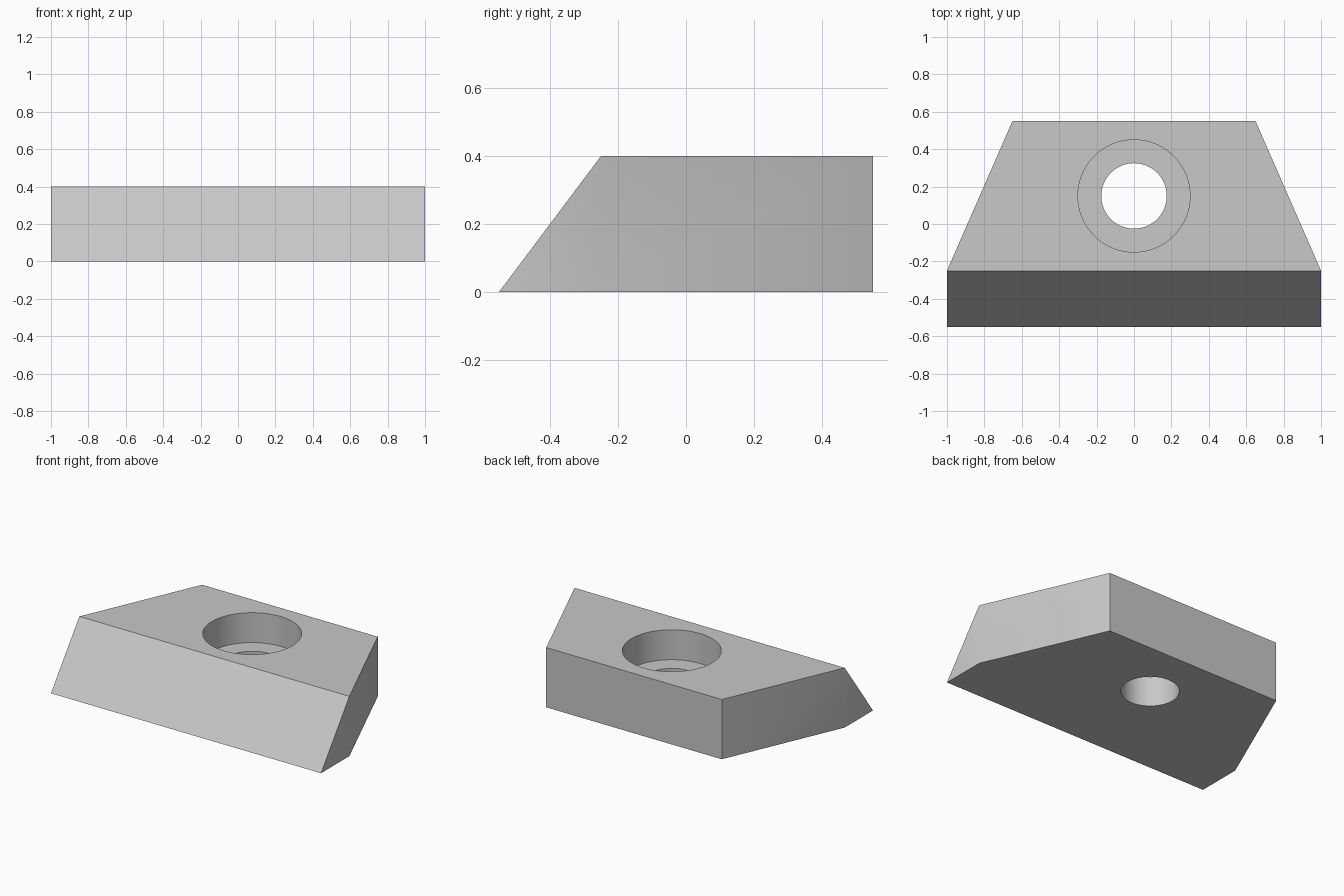
import bpy
import bmesh
import math
from mathutils import Matrix

cube = bpy.data.objects.get("Cube")
if cube:
    bpy.data.objects.remove(cube, do_unlink=True)

HEIGHT = 0.4
HOLE_Y = 0.15

# Plain grey metal
grey = bpy.data.materials.new("grey_metal")
grey.use_nodes = True
colour = (0.58, 0.58, 0.58, 1)
grey.diffuse_color = colour
grey.node_tree.nodes["Principled BSDF"].inputs["Base Color"].default_value = colour


def make_object(name, bm):
    bmesh.ops.recalc_face_normals(bm, faces=bm.faces)
    mesh = bpy.data.meshes.new(name)
    bm.to_mesh(mesh)
    bm.free()
    mesh.materials.append(grey)
    obj = bpy.data.objects.new(name, mesh)
    bpy.context.collection.objects.link(obj)
    return obj


# Block: mirrored tapered outline, extruded upward
half = [(1, -0.55), (1, -0.25), (0.65, 0.55)]
outline = half + [(-x, y) for x, y in reversed(half)]
bm = bmesh.new()
base = bm.faces.new([bm.verts.new((x, y, 0)) for x, y in outline])
top = bmesh.ops.extrude_face_region(bm, geom=[base])["geom"]
top_verts = [v for v in top if isinstance(v, bmesh.types.BMVert)]
bmesh.ops.translate(bm, verts=top_verts, vec=(0, 0, HEIGHT))

# Sloped front: pull the upper front edge back onto the shoulder line
for v in top_verts:
    if v.co.y < -0.5:
        v.co.y = -0.25
bmesh.ops.remove_doubles(bm, verts=bm.verts, dist=0.001)
block = make_object("wedge_block", bm)


# Counterbored hole: wide upper recess over a narrow through hole
def cut_hole(name, radius, bottom, upper):
    cutter_bm = bmesh.new()
    bmesh.ops.create_cone(
        cutter_bm, cap_ends=True, segments=64, radius1=radius, radius2=radius,
        depth=upper - bottom,
        matrix=Matrix.Translation((0, HOLE_Y, (upper + bottom) / 2)))
    cutter = make_object(name, cutter_bm)
    cutter.hide_render = True
    mod = block.modifiers.new(name, "BOOLEAN")
    mod.operation = "DIFFERENCE"
    mod.solver = "EXACT"
    mod.object = cutter
    bpy.ops.object.modifier_apply(modifier=mod.name)
    bpy.data.objects.remove(cutter, do_unlink=True)


bpy.ops.object.select_all(action="DESELECT")
block.select_set(True)
bpy.context.view_layer.objects.active = block
cut_hole("recess_cutter", 0.3, HEIGHT / 2, HEIGHT + 0.2)
cut_hole("through_hole_cutter", 0.175, -0.2, HEIGHT + 0.2)
bpy.ops.object.shade_smooth_by_angle(angle=math.radians(30))
